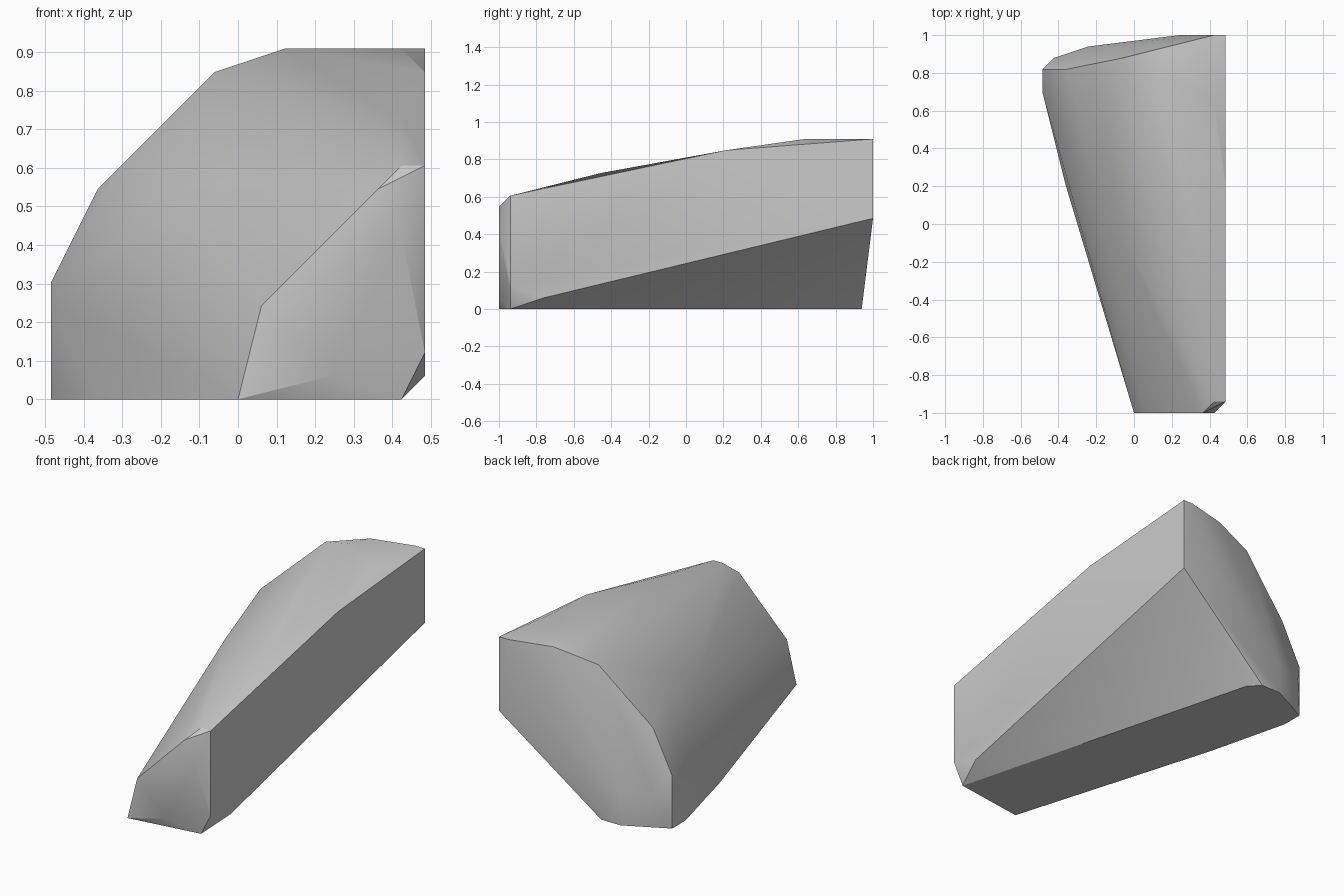
import bpy
import bmesh
import math
from mathutils import Vector

# Remove the default cube only
default_cube = bpy.data.objects.get("Cube")
if default_cube:
    bpy.data.objects.remove(default_cube, do_unlink=True)

UNIT = 2 / 33  # modelling grid step


def grid_point(x, y, z):
    """Grid position: x from the centre, y from the front, z from the ground."""
    return Vector((x * UNIT, y * UNIT - 1, z * UNIT))


def make_material(name, colour):
    material = bpy.data.materials.new(name)
    material.use_nodes = True
    material.diffuse_color = colour
    shader = material.node_tree.nodes["Principled BSDF"]
    shader.inputs["Base Color"].default_value = colour
    shader.inputs["Roughness"].default_value = 0.8
    return material


# Corner outlines of the faceted wedge
outlines = {
    "base": [(0, 0, 0), (7, 1, 0), (6, 4, 0), (-1, 31, 0), (-2, 32, 0),
             (-4, 32, 0), (-8, 30, 0), (-8, 28, 0), (-6, 20, 0)],
    "flat_side": [(8, 1, 2), (8, 4, 1), (8, 33, 8), (8, 33, 15),
                  (8, 20, 14), (8, 1, 10)],
    "front_end": [(1, 0, 4), (6, 0, 9), (7, 0, 7), (4, 0, 1), (7, 1, 10)],
    "top_ridge": [(7, 9, 12), (7, 27, 15), (7, 33, 15), (3, 32, 15),
                  (2, 30, 15)],
    "shoulder": [(-5, 27, 10), (-4, 23, 9.4), (-3, 19, 9), (-8, 28, 4)],
    "back_end": [(-1, 31, 14), (-6, 30, 9), (-8, 30, 5), (4, 33, 9),
                 (-4, 32, 3), (-7, 31, 3)],
}

# Wrap the outlines in one convex skin
bm = bmesh.new()
for outline in outlines.values():
    for corner in outline:
        bm.verts.new(grid_point(*corner))
bmesh.ops.convex_hull(bm, input=bm.verts)
loose = [v for v in bm.verts if not v.link_faces]
bmesh.ops.delete(bm, geom=loose, context="VERTS")

# Merge coplanar triangles into clean flat faces
bmesh.ops.dissolve_limit(bm, angle_limit=math.radians(0.5),
                         verts=bm.verts, edges=bm.edges)
bmesh.ops.recalc_face_normals(bm, faces=bm.faces)

mesh = bpy.data.meshes.new("rock_wedge")
bm.to_mesh(mesh)
bm.free()
rock = bpy.data.objects.new("rock_wedge", mesh)
bpy.context.collection.objects.link(rock)
mesh.materials.append(make_material("stone_grey", (0.6, 0.6, 0.6, 1)))

# Soft facets, crisp main edges
bpy.ops.object.select_all(action="DESELECT")
rock.select_set(True)
bpy.context.view_layer.objects.active = rock
bpy.ops.object.shade_smooth_by_angle(angle=math.radians(28))
